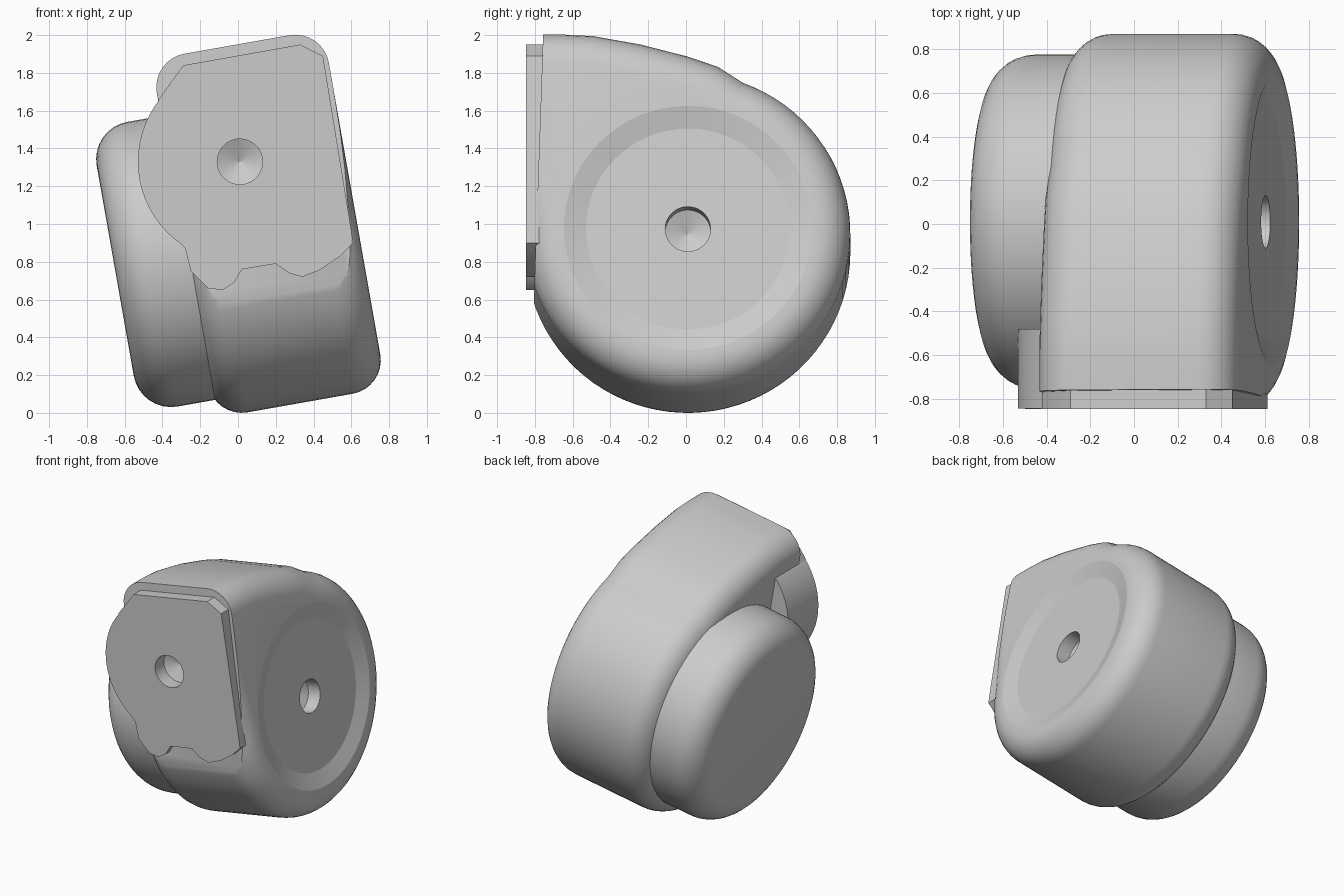
import bpy, bmesh, math
from mathutils import Matrix, Vector

cube = bpy.data.objects.get("Cube")
if cube:
    bpy.data.objects.remove(cube, do_unlink=True)

grey = bpy.data.materials.new("plain grey")
grey.use_nodes = True
grey.diffuse_color = (0.6, 0.6, 0.6, 1)
grey.node_tree.nodes["Principled BSDF"].inputs["Base Color"].default_value = (0.6, 0.6, 0.6, 1)

# The drums share one axle, tilted ten degrees sideways
TILT = Matrix.Translation((0, 0.01, 0.867)) @ Matrix.Rotation(math.radians(-10), 4, 'Y')


def finish(name, bm, matrix=Matrix(), helper=False):
    bmesh.ops.recalc_face_normals(bm, faces=bm.faces)
    mesh = bpy.data.meshes.new(name)
    bm.to_mesh(mesh)
    bm.free()
    mesh.materials.append(grey)
    ob = bpy.data.objects.new(name, mesh)
    bpy.context.collection.objects.link(ob)
    ob.matrix_world = matrix
    if helper:
        ob.hide_render = True
        ob.hide_set(True)
    else:
        bpy.ops.object.select_all(action='DESELECT')
        ob.select_set(True)
        bpy.context.view_layer.objects.active = ob
        bpy.ops.object.shade_smooth_by_angle(angle=math.radians(28))
    return ob


def prism(points, shift):
    """Extrude a closed outline of 3D points along shift."""
    bm = bmesh.new()
    face = bm.faces.new([bm.verts.new(p) for p in points])
    ext = bmesh.ops.extrude_face_region(bm, geom=[face])
    moved = [v for v in ext["geom"] if isinstance(v, bmesh.types.BMVert)]
    bmesh.ops.translate(bm, verts=moved, vec=shift)
    bmesh.ops.recalc_face_normals(bm, faces=bm.faces)
    return bm


def round_caps(bm, radius):
    """Fillet the edges around the two end faces across x."""
    edges = {e for f in bm.faces if abs(f.normal.x) > 0.99 for e in f.edges}
    bmesh.ops.bevel(bm, geom=list(edges), offset=radius, segments=8,
                    profile=0.5, affect='EDGES', clamp_overlap=True)


def arc(radius, start, end, count):
    angles = [math.radians(start + (end - start) * i / count) for i in range(count + 1)]
    return [(radius * math.cos(a), radius * math.sin(a)) for a in angles]


def revolve(profile, axis, steps=64):
    """Spin (along, radius) points about the x or y axis into a solid."""
    bm = bmesh.new()
    verts = [bm.verts.new((a, r, 0) if axis == 'X' else (r, a, 0)) for a, r in profile]
    edges = [bm.edges.new(pair) for pair in zip(verts, verts[1:])]
    bmesh.ops.spin(bm, geom=verts + edges, cent=(0, 0, 0), steps=steps, angle=math.tau,
                   axis=(1, 0, 0) if axis == 'X' else (0, 1, 0))
    bmesh.ops.remove_doubles(bm, verts=bm.verts, dist=0.0005)
    return bm


def cut(ob, cutter):
    mod = ob.modifiers.new("recess", 'BOOLEAN')
    mod.operation, mod.object, mod.solver = 'DIFFERENCE', cutter, 'EXACT'


# Main drum: round behind and below, sweeping up to a square front corner
outline = arc(0.86, 180, 430, 60)
outline += [(0.16, 0.895), (0.0, 0.95), (-0.25, 1.015), (-0.5, 1.06), (-0.65, 1.068), (-1.0, 1.068)]
bm = prism([(-0.28, y, z) for y, z in outline], (0.925, 0, 0))
round_caps(bm, 0.18)
bmesh.ops.transform(bm, matrix=TILT, verts=bm.verts)
sliced = bmesh.ops.bisect_plane(bm, geom=bm.verts[:] + bm.edges[:] + bm.faces[:],
                                plane_co=(0, -0.81, 0.47), plane_no=Vector((0, -1, 0.035)),
                                clear_outer=True)
rim = [e for e in sliced["geom_cut"] if isinstance(e, bmesh.types.BMEdge)]
bmesh.ops.holes_fill(bm, edges=rim, sides=0)
drum = finish("main_drum", bm)

# Shallow dish and axle socket in the main drum's outer face
dish = finish("dish_cutter", revolve([(0.46, 0), (0.51, 0.12), (0.612, 0.12), (0.612, 0.54),
                                      (0.646, 0.66), (0.75, 0.66), (0.75, 0)], 'X'), TILT, True)
cut(drum, dish)

# Small drum on the same axle
bm = prism([(-0.66, y, z) for y, z in arc(0.765, 0, 354, 59)], (0.6, 0, 0))
round_caps(bm, 0.2)
finish("small_drum", bm, TILT)

# Front plate with its scalloped lower edge
plate_outline = [(0.33, 1.95), (0.45, 1.89), (0.59, 1.03), (0.61, 0.9), (0.54, 0.83), (0.44, 0.76),
                 (0.34, 0.72), (0.27, 0.74), (0.2, 0.79), (0.02, 0.76), (-0.02, 0.69), (-0.08, 0.65),
                 (-0.16, 0.66), (-0.25, 0.75), (-0.28, 0.87), (-0.42, 1.03), (-0.5, 1.3),
                 (-0.42, 1.66), (-0.29, 1.84)]
plate = finish("front_plate", prism([(x, -0.846, z) for x, z in plate_outline], (0, 0.096, 0)))

# Round boss behind the plate, bulging past the drum
boss = finish("front_boss", revolve([(-0.845, 0), (-0.845, 0.53), (-0.48, 0.53), (-0.48, 0)], 'Y'),
              Matrix.Translation((0, 0, 1.33)))

# Conical socket through the plate, boss and drum front
socket = finish("socket_cutter", revolve([(-1, 0), (-1, 0.12), (-0.74, 0.12), (-0.69, 0)], 'Y'),
                Matrix.Translation((0.01, 0, 1.33)), True)
for part in (plate, boss, drum):
    cut(part, socket)
